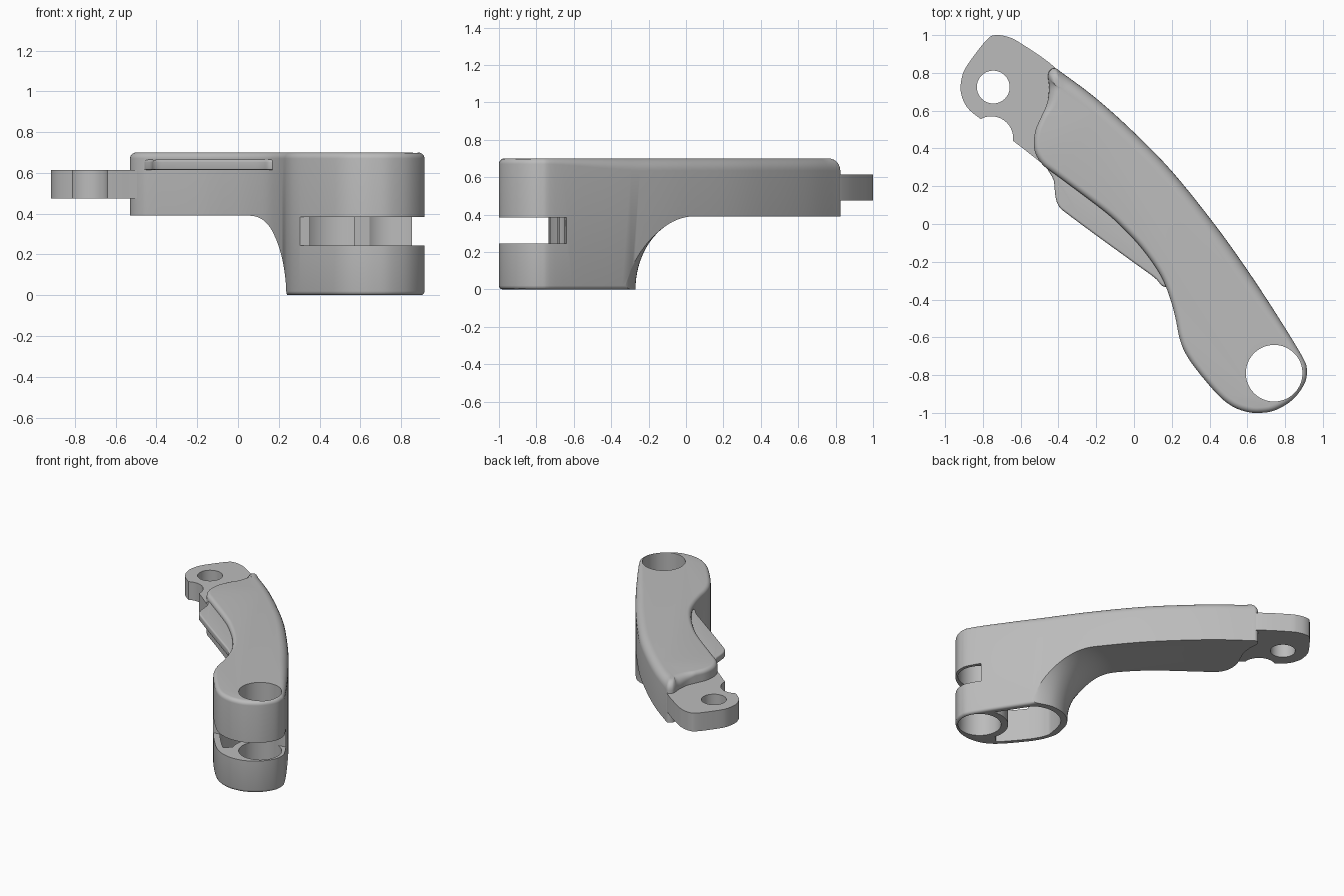
import bpy, bmesh, math
from mathutils import Vector

cube = bpy.data.objects.get("Cube")
if cube:
    bpy.data.objects.remove(cube, do_unlink=True)

metal = bpy.data.materials.new("light_grey_metal")
metal.use_nodes = True
GREY = (0.5, 0.5, 0.5, 1)
metal.diffuse_color = GREY
metal.node_tree.nodes["Principled BSDF"].inputs["Base Color"].default_value = GREY


def clamp(v):
    return min(1, max(0, v))


def smooth_loop(points, steps=5):
    """Closed Catmull-Rom curve through the points."""
    pts = [Vector(p) for p in points]
    n, out = len(pts), []
    for i in range(n):
        a, b, c, d = (pts[(i + k) % n] for k in (-1, 0, 1, 2))
        for j in range(steps):
            t = j / steps
            out.append(0.5 * (2 * b + (c - a) * t + (2 * a - 5 * b + 4 * c - d) * t * t
                              + (3 * b - a - 3 * c + d) * t ** 3))
    return out


TIP = Vector((-.385, .70))


def inset(loop, amounts):
    """Move a counter-clockwise loop inwards; the narrow rear tip shrinks to one point."""
    out = []
    for i, p in enumerate(loop):
        d = (loop[(i + 1) % len(loop)] - loop[i - 1]).normalized()
        normal = Vector((-d.y, d.x))
        way = normal.lerp((TIP - p).normalized(), clamp((p.y - .68) * 10)).normalized()
        out.append(p + way * amounts[i])
    return out


def loft(name, rings):
    """Join equal-length rings of 3D points and cap both ends."""
    bm = bmesh.new()
    rows = [[bm.verts.new(p) for p in r] for r in rings]
    n = len(rows[0])
    for a, b in zip(rows, rows[1:]):
        for i in range(n):
            bm.faces.new((a[i], a[(i + 1) % n], b[(i + 1) % n], b[i]))
    bm.faces.new(rows[0][::-1])
    bm.faces.new(rows[-1])
    bmesh.ops.recalc_face_normals(bm, faces=bm.faces)
    me = bpy.data.meshes.new(name)
    bm.to_mesh(me)
    bm.free()
    me.materials.append(metal)
    ob = bpy.data.objects.new(name, me)
    bpy.context.collection.objects.link(ob)
    return ob


def rounded_slab(name, loop, z0, z1, low, high):
    """Extrude a loop with rounded lower and upper rims; high is per point."""
    n, rings = len(loop), []
    for k in range(4):
        a = math.pi / 2 * k / 3
        ring = inset(loop, [low * (1 - math.sin(a))] * n)
        rings.append([(p.x, p.y, z0 + low * (1 - math.cos(a))) for p in ring])
    for k in range(7):
        a = math.pi / 2 * k / 6
        ring = inset(loop, [h * (1 - math.cos(a)) for h in high])
        rings.append([(p.x, p.y, z1 - h * (1 - math.sin(a))) for p, h in zip(ring, high)])
    return loft(name, rings)


def prism(name, loop, z0, z1):
    return loft(name, [[(p[0], p[1], z) for p in loop] for z in (z0, z1)])


def cylinder(name, x, y, r, z0, z1):
    turn = [2 * math.pi * i / 64 for i in range(64)]
    return prism(name, [(x + r * math.cos(t), y + r * math.sin(t)) for t in turn], z0, z1)


def cut(ob, cutters, operation="DIFFERENCE"):
    """Apply booleans with the cutters, keep the plain result and remove the cutters."""
    for c in cutters:
        c.hide_render = True
        m = ob.modifiers.new("cut", "BOOLEAN")
        m.operation, m.solver, m.object = operation, "EXACT", c
    bpy.context.view_layer.update()
    dg = bpy.context.evaluated_depsgraph_get()
    me = bpy.data.meshes.new_from_object(ob.evaluated_get(dg))
    ob.modifiers.clear()
    ob.data = me
    for c in cutters:
        bpy.data.objects.remove(c, do_unlink=True)


# Curved arm with the hub at its front end
outline = smooth_loop([
    (-.42, .825), (-.448, .81), (-.455, .78), (-.45, .72), (-.46, .64), (-.49, .57),
    (-.52, .50), (-.53, .43), (-.52, .37), (-.48, .31), (-.40, .25), (-.16, .07),
    (-.05, -.03), (.05, -.14), (.14, -.27), (.19, -.39), (.22, -.50), (.24, -.60),
    (.27, -.68), (.33, -.77), (.44, -.90), (.52, -.965), (.60, -.995), (.67, -1),
    (.75, -.985), (.84, -.93), (.90, -.85), (.915, -.78), (.89, -.70), (.73, -.44),
    (.57, -.20), (.41, .02), (.20, .28), (0, .485), (-.20, .665), (-.38, .80)])


def rim(p):
    """Larger rounding along the outer curve of the arm."""
    return .03 + .035 * clamp((p.x + p.y - .1) * 6) * clamp((p.y + .75) * 2)


arm = rounded_slab("arm", outline, 0, .70, .02, [rim(p) for p in outline])

# Rounded hub foot that flares out into the underside of the arm
foot = smooth_loop([
    (.20, -1.3), (1.2, -1.3), (1.15, -.90), (.80, -.50), (.69, -.365), (.62, -.30),
    (.50, -.27), (.38, -.30), (.29, -.38), (.25, -.50), (.23, -.65), (.20, -.90)])


def foot_ring(spread, z):
    return [(p.x, p.y, z) for p in inset(foot, [-spread] * len(foot))]


arc = [math.pi / 2 * i / 20 for i in range(21)]
flare = loft("flare_cutter", [foot_ring(0, -.5)]
             + [foot_ring(.32 * (1 - math.cos(a)), .39 * math.sin(a)) for a in arc]
             + [foot_ring(.32, .5)])
scoop = prism("scoop_cutter", [(-2, -2), (2, -2), (2, 2), (-2, 2)], -.2, .39)
cut(scoop, [flare])

# Hub hollow behind the pin hole, leaving a thin wall and a ring round the hole
HOLE = (.742, -.79)
hollow = prism("hollow_cutter", inset(outline, [.045] * len(outline)), -.1, .384)
cut(hollow, [prism("core_cutter", inset(foot, [.045] * len(foot)), -.5, 1)], "INTERSECT")
keep_front = prism("front_cutter", [(-1, -2.4), (2, .6), (2, -3), (-1, -3)], -.5, 1)
cut(hollow, [keep_front, cylinder("ring_cutter", *HOLE, .2, -.5, 1)])

slot = prism("slot_cutter", [(.1, -.77), (.1, -1.2), (1.1, -1.2), (1.1, -.596)], .245, .385)
cut(arm, [scoop, hollow, slot, cylinder("pin_cutter", *HOLE, .15, -.5, 1)])

# Rear lug with a pin hole and a round notch
lug_loop = smooth_loop([
    (-.36, .76), (-.45, .855), (-.60, .957), (-.66, .988), (-.73, 1), (-.78, .975),
    (-.88, .845), (-.91, .78), (-.917, .70), (-.885, .62), (-.81, .555), (-.64, .44),
    (-.42, .275), (-.30, .25), (-.25, .40), (-.28, .60)])
lug = prism("rear_lug", lug_loop, .475, .615)
cut(lug, [cylinder("lug_pin_cutter", -.745, .725, .087, 0, 1),
          cylinder("notch_cutter", -.755, .455, .115, 0, 1)])

# Thin ledge along the inner curve
ledge_loop = smooth_loop([
    (-.45, .31), (-.425, .23), (-.415, .14), (-.395, .09), (-.355, .055), (-.20, -.06),
    (0, -.205), (.11, -.285), (.155, -.33), (.22, -.32), (.18, -.16), (0, .06), (-.20, .20)])
ledge = rounded_slab("side_ledge", ledge_loop, .615, .665, .006, [.012] * len(ledge_loop))

for ob in (arm, lug, ledge):
    bpy.ops.object.select_all(action="DESELECT")
    ob.select_set(True)
    bpy.context.view_layer.objects.active = ob
    bpy.ops.object.shade_smooth_by_angle(angle=math.radians(32))
